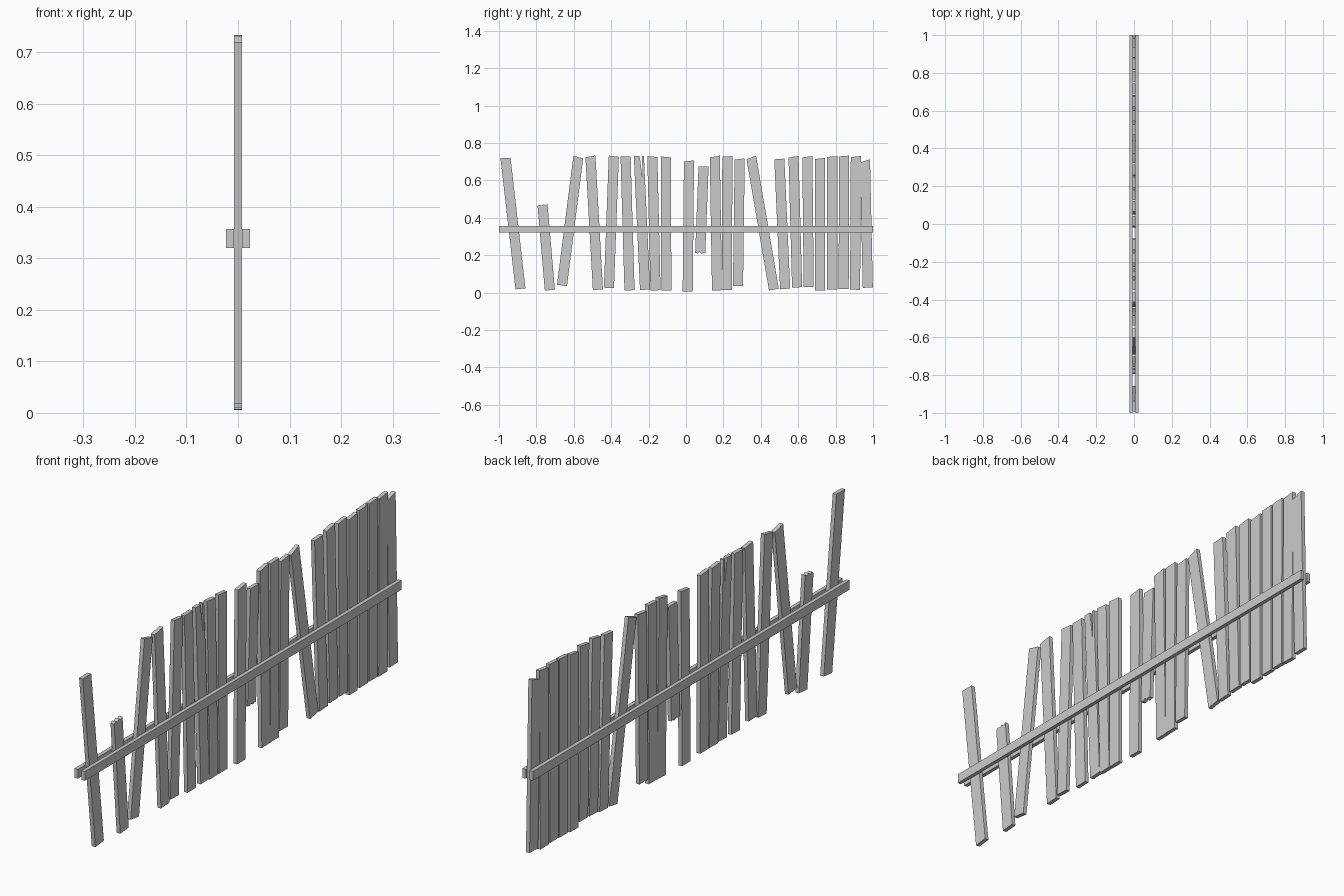
import bpy

T = 0.008   # half thickness of the pickets
W = 0.027   # half width of a picket


def slab(name, outline, x0, x1):
    """Extrude a (y, z) outline from x0 to x1."""
    n = len(outline)
    verts = [(x0, y, z) for y, z in outline] + [(x1, y, z) for y, z in outline]
    faces = [tuple(range(n))[::-1], tuple(range(n, 2 * n))]
    faces += [(i, (i + 1) % n, (i + 1) % n + n, i + n) for i in range(n)]
    mesh = bpy.data.meshes.new(name)
    mesh.from_pydata(verts, [], faces)
    ob = bpy.data.objects.new(name, mesh)
    bpy.context.collection.objects.link(ob)
    return ob


def picket(name, yt, zt, yb, zb, slope, top=(), bottom=()):
    """Leaning board; slope is the height change over the top edge.
    top / bottom hold extra (across -1..1, height offset) points of broken ends."""
    lean = (yt - yb) / (zt - zb)
    d = -lean * W

    def at(u, z):
        return (yb + lean * (z - zb) + u * W, z)
    pts = [at(-1, zb - d)]
    pts += [at(u, zb + h) for u, h in bottom]
    pts += [at(1, zb + d), at(1, zt + slope / 2)]
    pts += [at(u, zt + h) for u, h in top]
    pts += [at(-1, zt - slope / 2)]
    return slab(name, pts, -T, T)


# whole pickets: top y, top z, bottom y, bottom z, top slope
boards = [
    (-0.965, 0.720, -0.885, 0.020, 0.000),
    (-0.576, 0.724, -0.663, 0.038, -0.014),
    (-0.511, 0.728, -0.471, 0.015, 0.010),
    (-0.386, 0.729, -0.412, 0.025, -0.006),
    (-0.323, 0.727, -0.302, 0.012, 0.001),
    (-0.180, 0.727, -0.163, 0.012, -0.005),
    (-0.108, 0.725, -0.105, 0.012, -0.005),
    (0.016, 0.703, 0.009, 0.006, 0.007),
    (0.154, 0.727, 0.166, 0.012, 0.010),
    (0.221, 0.728, 0.219, 0.014, 0.003),
    (0.287, 0.714, 0.278, 0.036, 0.007),
    (0.349, 0.722, 0.470, 0.016, 0.020),
    (0.499, 0.714, 0.530, 0.020, 0.004),
    (0.575, 0.726, 0.594, 0.028, 0.010),
    (0.649, 0.726, 0.656, 0.030, 0.007),
    (0.717, 0.717, 0.717, 0.012, 0.008),
    (0.782, 0.727, 0.782, 0.016, 0.004),
    (0.845, 0.730, 0.843, 0.018, 0.004),
    (0.908, 0.727, 0.904, 0.015, 0.007),
    (0.957, 0.704, 0.972, 0.026, 0.018),
]
for i, b in enumerate(boards):
    picket(f"picket_{i + 1:02d}", *b)

# picket snapped off at the top
picket("snapped_picket", -0.767, 0.468, -0.728, 0.013, 0.010,
       top=[(0.5, -0.002), (0.2, 0.005), (-0.2, -0.004), (-0.6, 0.002)])
# picket split by a narrow crack at the top
picket("split_picket", -0.252, 0.731, -0.219, 0.015, 0.0,
       top=[(0.65, 0.0), (0.5, -0.115), (0.22, -0.02), (0.1, 0.0)])
# picket snapped off at the bottom
picket("short_picket", 0.094, 0.675, 0.076, 0.211, 0.0,
       bottom=[(-0.5, -0.002), (-0.1, 0.006), (0.3, -0.004), (0.7, 0.003)])

# rails on both faces
rail = [(-1, 0.32), (1, 0.32), (1, 0.357), (-1, 0.357)]
slab("left_rail", rail, -0.023, -T)
slab("right_rail", rail, T, 0.023)
